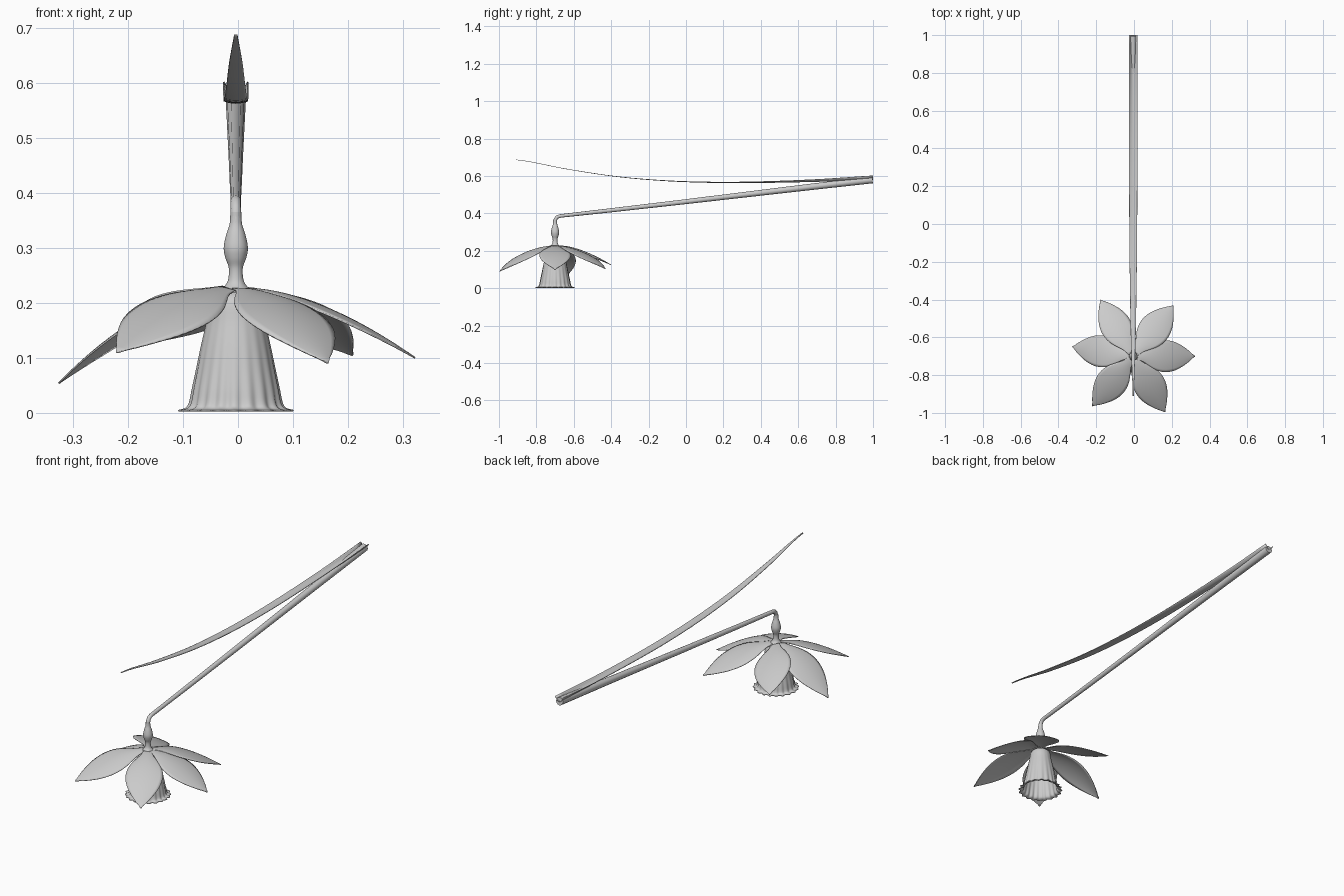
import bpy, math
from mathutils import Vector

if "Cube" in bpy.data.objects:
    bpy.data.objects.remove(bpy.data.objects["Cube"])

CX, CY = -0.004, -0.70   # flower axis


def lerp(table, t):
    """Smooth (Catmull-Rom) interpolation of evenly spaced values."""
    n = len(table) - 1
    i = min(int(t * n), n - 1)
    f = t * n - i
    a, b, c, d = (table[max(0, min(n, i + k))] for k in (-1, 0, 1, 2))
    return b + 0.5 * f * (c - a + f * (2*a - 5*b + 4*c - d + f * (3*(b - c) + d - a)))


def grid_mesh(name, rows, closed=False, thickness=0.0):
    """Skin a grid of points, optionally closed around each row."""
    n = len(rows[0])
    faces = []
    for i in range(len(rows) - 1):
        for j in range(n if closed else n - 1):
            k = (j + 1) % n
            faces.append((i*n + j, i*n + k, (i+1)*n + k, (i+1)*n + j))
    mesh = bpy.data.meshes.new(name)
    mesh.from_pydata([p for r in rows for p in r], [], faces)
    ob = bpy.data.objects.new(name, mesh)
    bpy.context.collection.objects.link(ob)
    for p in mesh.polygons:
        p.use_smooth = True
    if thickness:
        m = ob.modifiers.new("thickness", 'SOLIDIFY')
        m.thickness = thickness
        m.offset = 0
    return ob


def lathe(name, profile, segs, ruffle=0.0, pleats=20, thickness=0.0, sub=5):
    """Revolve (radius, z) points, with pleats growing toward the last point."""
    rs, zs = zip(*profile)
    count = (len(profile) - 1) * sub
    rows = []
    for i in range(count + 1):
        t = i / count
        r0, z = lerp(rs, t), lerp(zs, t)
        row = []
        for j in range(segs):
            a = 2 * math.pi * j / segs
            r = r0 * (1 + ruffle * t * t * math.cos(pleats * a + 0.6 * math.sin(3 * a)))
            row.append((CX + r * math.cos(a), CY + r * math.sin(a), z))
        rows.append(row)
    return grid_mesh(name, rows, True, thickness)


# seed pod and flaring neck
lathe("seed_pod", [(0.010, 0.365), (0.011, 0.345), (0.018, 0.322), (0.022, 0.30),
                   (0.019, 0.282), (0.013, 0.265), (0.013, 0.248), (0.017, 0.235),
                   (0.027, 0.225), (0.045, 0.218)], 32)

# ruffled trumpet, open at the bottom
lathe("trumpet", [(0.022, 0.222), (0.044, 0.205), (0.052, 0.165), (0.062, 0.12),
                  (0.070, 0.08), (0.077, 0.045), (0.082, 0.018), (0.088, 0.008),
                  (0.100, 0.004)], 160, ruffle=0.045, pleats=20, thickness=0.003)

# petals: tip x, tip y, tip z, roll
PETALS = [(0.322, -0.700, 0.100, 0.00), (0.163, -0.995, 0.091, 0.00),
          (-0.220, -0.963, 0.110, -0.18), (-0.326, -0.650, 0.054, 0.05),
          (-0.178, -0.402, 0.125, 0.22), (0.208, -0.432, 0.105, -0.08)]
WIDTH = [0.018, 0.027, 0.048, 0.068, 0.080, 0.084, 0.080, 0.069, 0.051, 0.028, 0.002]

for n, (tx, ty, tz, roll) in enumerate(PETALS):
    d = Vector((tx - CX, ty - CY, 0))
    length = d.length
    d.normalize()
    side = Vector((-d.y, d.x, 0))
    rows = []
    for i in range(25):
        t = i / 24
        r = 0.018 + (length - 0.018) * t
        w = lerp(WIDTH, t)
        z = 0.226 - (0.226 - tz) * t ** 1.6
        row = []
        for j in range(13):
            s = j / 6 - 1
            bend = 0.012 * math.sin(math.pi * t) * (0.3 - s * s)
            p = Vector((CX, CY, 0)) + d * r + side * (s * w * math.cos(roll))
            p.z = z + bend + s * w * math.sin(roll)
            row.append(p)
        rows.append(row)
    grid_mesh(f"petal_{n + 1}", rows, thickness=0.003)

# stem, bending down into the pod
STEM = [(0.997, 0.580, 0.019), (0.6, 0.534, 0.0165), (0.0, 0.463, 0.013),
        (-0.4, 0.417, 0.011), (-0.65, 0.389, 0.0095), (-0.675, 0.386, 0.0095),
        (-0.688, 0.381, 0.0095), (-0.696, 0.372, 0.0095), (CY, 0.360, 0.010),
        (CY, 0.345, 0.011)]
curve = bpy.data.curves.new("stem", 'CURVE')
curve.dimensions = '3D'
curve.bevel_depth = 1.0
curve.bevel_resolution = 4
curve.use_fill_caps = True
sp = curve.splines.new('POLY')
sp.points.add(len(STEM) - 1)
for pt, (y, z, r) in zip(sp.points, STEM):
    pt.co = (CX, y, z, 1)
    pt.radius = r
sp.use_smooth = True
bpy.context.collection.objects.link(bpy.data.objects.new("stem", curve))

# long channelled leaf, wrapping the stem at its base
LEAF_Z = [0.580, 0.571, 0.565, 0.564, 0.573, 0.596, 0.637, 0.687]
LEAF_W = [0.022, 0.022, 0.022, 0.0215, 0.020, 0.017, 0.012, 0.003]
rows = []
for i in range(41):
    t = i / 40
    w, z = lerp(LEAF_W, t), lerp(LEAF_Z, t)
    cup = 0.003 * (1 - t) + 0.019 * (1 - t) ** 4
    rows.append([(CX + s * w, 1.0 - 1.91 * t, z + cup * s * s)
                 for s in (j / 5 - 1 for j in range(11))])
grid_mesh("leaf", rows, thickness=0.0025)
